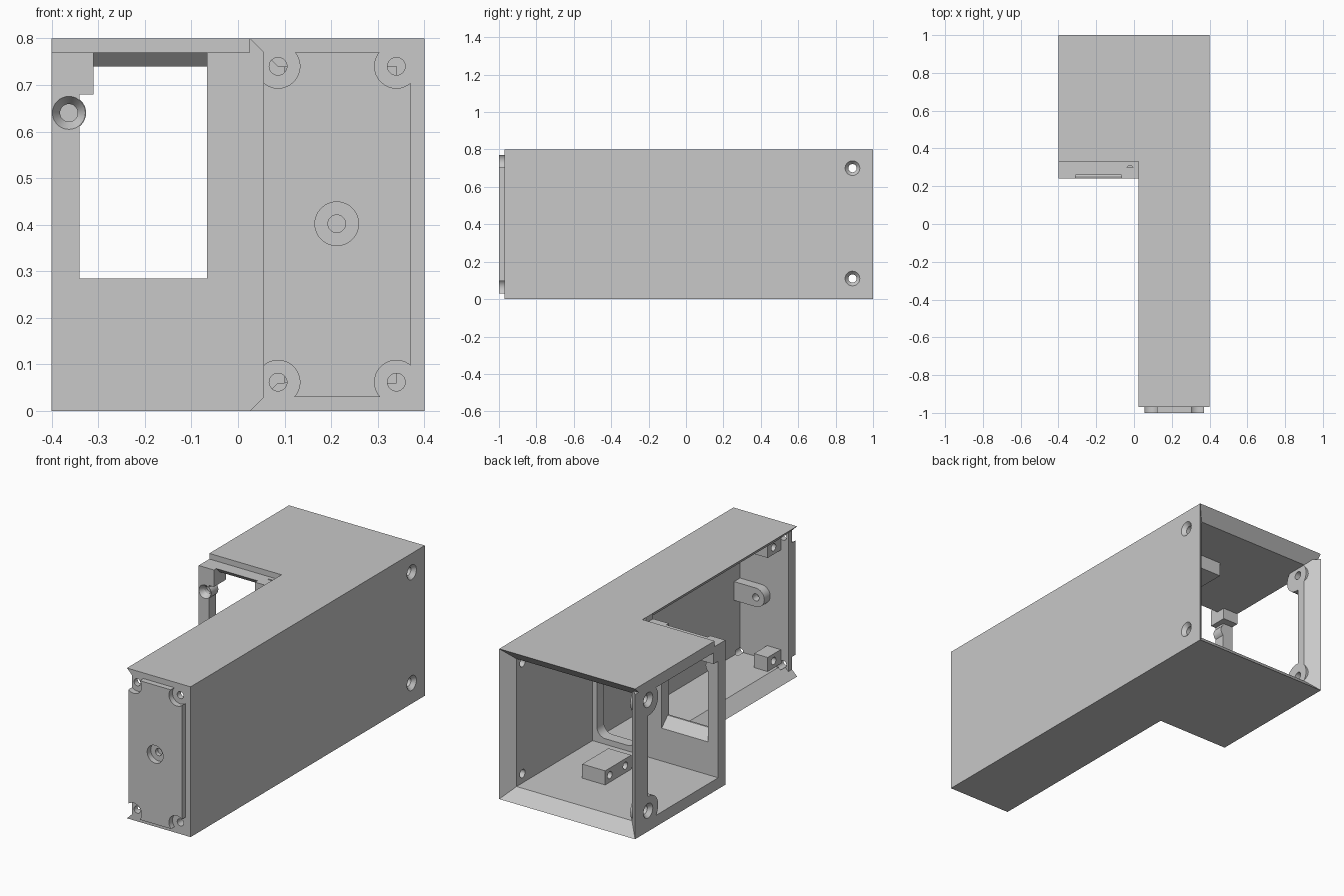
import bpy, bmesh, math
from mathutils import Matrix, Vector

if "Cube" in bpy.data.objects:
    bpy.data.objects.remove(bpy.data.objects["Cube"])

GRAY = (0.58, 0.58, 0.58, 1)
mat = bpy.data.materials.new("plain_gray")
mat.use_nodes = True
mat.diffuse_color = GRAY
mat.node_tree.nodes["Principled BSDF"].inputs["Base Color"].default_value = GRAY


def make(name, bm):
    bmesh.ops.recalc_face_normals(bm, faces=bm.faces)
    me = bpy.data.meshes.new(name)
    bm.to_mesh(me)
    bm.free()
    me.materials.append(mat)
    ob = bpy.data.objects.new(name, me)
    bpy.context.collection.objects.link(ob)
    return ob


def box(name, x, y, z):
    bm = bmesh.new()
    bmesh.ops.create_cube(bm, size=1)
    for v in bm.verts:
        v.co = Vector([(r[0] + r[1]) / 2 + c * (r[1] - r[0]) for r, c in zip((x, y, z), v.co)])
    return make(name, bm)


def loft(name, ring_a, ring_b):
    """Solid between two matching rings of points."""
    bm = bmesh.new()
    a = [bm.verts.new(p) for p in ring_a]
    b = [bm.verts.new(p) for p in ring_b]
    bm.faces.new(a)
    bm.faces.new(b)
    for i in range(len(a)):
        j = (i + 1) % len(a)
        bm.faces.new((a[i], a[j], b[j], b[i]))
    return make(name, bm)


def rod(name, start, end, r1, r2=None):
    """Cylinder or cone between two points."""
    start, end = Vector(start), Vector(end)
    d = end - start
    turn = Vector((0, 0, 1)).rotation_difference(d).to_matrix().to_4x4()
    bm = bmesh.new()
    bmesh.ops.create_cone(bm, cap_ends=True, segments=32, radius1=r1,
                          radius2=r1 if r2 is None else r2, depth=d.length,
                          matrix=Matrix.Translation((start + end) / 2) @ turn)
    return make(name, bm)


def combine(ob, others, operation="DIFFERENCE"):
    for other in others:
        mod = ob.modifiers.new("bool", "BOOLEAN")
        mod.operation, mod.object, mod.solver = operation, other, "EXACT"
        deps = bpy.context.evaluated_depsgraph_get()
        me = bpy.data.meshes.new_from_object(ob.evaluated_get(deps))
        ob.modifiers.clear()
        ob.data = me
        bpy.data.objects.remove(other)
    return ob


T = 0.06          # wall thickness
SCREW = 0.019     # screw hole radius
FRONT = 0.24      # front of the wide section
SIDE = 0.025      # open side of the arm
SCREWS = [(x, z) for x in (0.086, 0.34) for z in (0.062, 0.74)]
MID = (0.212, 0.402)


def end_holes(xs, zs):
    """Cutters for the arm end screws at the given places."""
    return [rod("cut", (x, -1.1, z), (x, -0.9, z), SCREW) for x, z in SCREWS if x in xs and z in zs]


# L-shaped floor and roof, mitred along both open sides
def plate(name, z_out, z_in, step, screw_z):
    def ring(back, side, z):
        return [(0.4, -0.97, z), (0.4, back, z), (-0.4, back, z),
                (-0.4, step, z), (side, step, z), (side, -0.97, z)]
    ob = loft(name, ring(1, SIDE, z_out), ring(1 - T, SIDE + T, z_in))
    return combine(ob, end_holes((0.086, 0.34), (screw_z,)))


plate("floor_plate", 0, T, FRONT, 0.062)
plate("roof_plate", 0.8, 0.8 - T, 0.33, 0.74)


# Side walls, mitred at the back
def wall(name, side, front, top):
    def ring(z):
        inner = side * (0.4 - T)
        return [(side * 0.4, front, z), (side * 0.4, 1, z), (inner, 1 - T, z), (inner, front, z)]
    return loft(name, ring(0), ring(top))


def side_holes(side):
    cuts = []
    for z in (0.11, 0.7):
        cuts.append(rod("cut", (side * 0.45, 0.89, z), (side * 0.3, 0.89, z), 0.022))
        cuts.append(rod("cut", (side * 0.402, 0.89, z), (side * 0.38, 0.89, z), 0.041, 0.022))
    return cuts


def boss_holes():
    """Blind countersunk hole of the window post."""
    x, z = -0.363, 0.64
    return [rod("cut", (x, FRONT - 0.001, z), (x, 0.265, z), 0.036, SCREW),
            rod("cut", (x, 0.25, z), (x, 0.285, z), SCREW)]


right_wall = combine(wall("right_wall", 1, -0.97, 0.8), side_holes(1) + end_holes((0.34,), (0.062, 0.74)))
left_wall = wall("left_wall", -1, FRONT, 0.77)
combine(left_wall, [box("cut", (-0.5, -0.3), (FRONT + T, 0.89), (T, 0.8 - T))])
ears = [rod("ear", (-0.4, 0.88, z), (-0.4 + T, 0.88, z), 0.075) for z in (0.11, 0.69)]
combine(left_wall, ears, "UNION")
combine(left_wall, side_holes(-1) + boss_holes())

# Cross wall with a window and a rounded passage into the arm
cross_wall = box("cross_wall", (-0.4, 0.4), (FRONT, FRONT + T), (0, 0.8))
combine(cross_wall, [
    box("cut", (-0.5, SIDE), (0.2, 0.4), (0.77, 0.9)),
    box("cut", (-0.34, -0.067), (0.2, 0.4), (0.285, 0.74)),
    box("cut", (-0.31, -0.067), (0.2, 0.4), (0.7, 0.85)),
])
sill = [[(x, 0.25, 0.285), (x, 0.31, 0.225), (x, 0.31, 0.3), (x, 0.25, 0.3)] for x in (-0.34, -0.067)]
combine(cross_wall, [loft("cut", *sill)])
passage = box("cut", (0.085, 0.315), (0.2, 0.4), (0.09, 0.71))
bm = bmesh.new()
bm.from_mesh(passage.data)
through = [e for e in bm.edges if abs(e.verts[0].co.y - e.verts[1].co.y) > 0.1]
bmesh.ops.bevel(bm, geom=through, offset=0.05, segments=8, profile=0.5, affect="EDGES")
bm.to_mesh(passage.data)
bm.free()
combine(cross_wall, [passage])

# Countersunk boss on the window post
boss = rod("post_boss", (-0.363, FRONT, 0.64), (-0.363, FRONT + T, 0.64), 0.037)
combine(boss, boss_holes())
combine(cross_wall, boss_holes())

# Ledge at the top of the cross wall, sloped above the window
ledge = box("top_ledge", (-0.4, SIDE), (FRONT, 0.34), (0.74, 0.77))
slope = [[(x, 0.23, 0.78), (x, 0.25, 0.78), (x, 0.3, 0.73), (x, 0.23, 0.73)] for x in (-0.31, -0.067)]
combine(ledge, [loft("cut", *slope)])
LEDGE_X = (-0.355, -0.022)
combine(ledge, [rod("cut", (x, 0.29, 0.7), (x, 0.29, 0.8), SCREW) for x in LEDGE_X])
for name, xs, hole in (("left_lug", (-0.4, -0.31), LEDGE_X[0]), ("right_lug", (-0.067, SIDE), LEDGE_X[1])):
    lug = box(name, xs, (FRONT, 0.34), (0.68, 0.74))
    combine(lug, [rod("cut", (hole, 0.29, 0.69), (hole, 0.29, 0.8), SCREW)])

# Mounting rails in the wide section and screw blocks at the arm end
for place, zs in (("lower", (T, 0.135)), ("upper", (0.665, 0.74))):
    z = sum(zs) / 2
    rail = box(place + "_rail", (0, 0.135), (0.46, 0.68), zs)
    combine(rail, [rod("cut", (-0.05, y, z), (0.08, y, z), SCREW) for y in (0.51, 0.64)])
    block = box(place + "_end_block", (0.1, 0.18), (-0.945, -0.83), zs)
    combine(block, [rod("cut", (0.05, -0.88, z), (0.16, -0.88, z), SCREW)])

# Arm end: inner plate and raised panel with scalloped corners
end_plate = box("end_plate", (0.055, 0.39), (-0.97, -0.94), (0.03, 0.77))
combine(end_plate, end_holes((0.086, 0.34), (0.062, 0.74)))
combine(end_plate, [rod("cut", (MID[0], -1.1, MID[1]), (MID[0], -0.95, MID[1]), SCREW)])
panel = box("end_panel", (0.055, 0.37), (-1, -0.97), (0.03, 0.77))
combine(panel, [rod("cut", (x, -1.1, z), (x, -0.9, z), 0.047) for x, z in SCREWS + [MID]])

# Round-ended tab behind the panel
tab = box("middle_tab", (MID[0], 0.35), (-0.945, -0.89), (MID[1] - 0.05, MID[1] + 0.05))
combine(tab, [rod("tip", (MID[0], -0.945, MID[1]), (MID[0], -0.89, MID[1]), 0.05)], "UNION")
combine(tab, [rod("cut", (MID[0], -0.93, MID[1]), (MID[0], -0.8, MID[1]), SCREW)])

# Smooth the round surfaces and keep hard edges
for ob in bpy.context.scene.objects:
    if ob.type == "MESH":
        bpy.ops.object.select_all(action="DESELECT")
        bpy.context.view_layer.objects.active = ob
        ob.select_set(True)
        bpy.ops.object.shade_smooth_by_angle(angle=math.radians(30))
